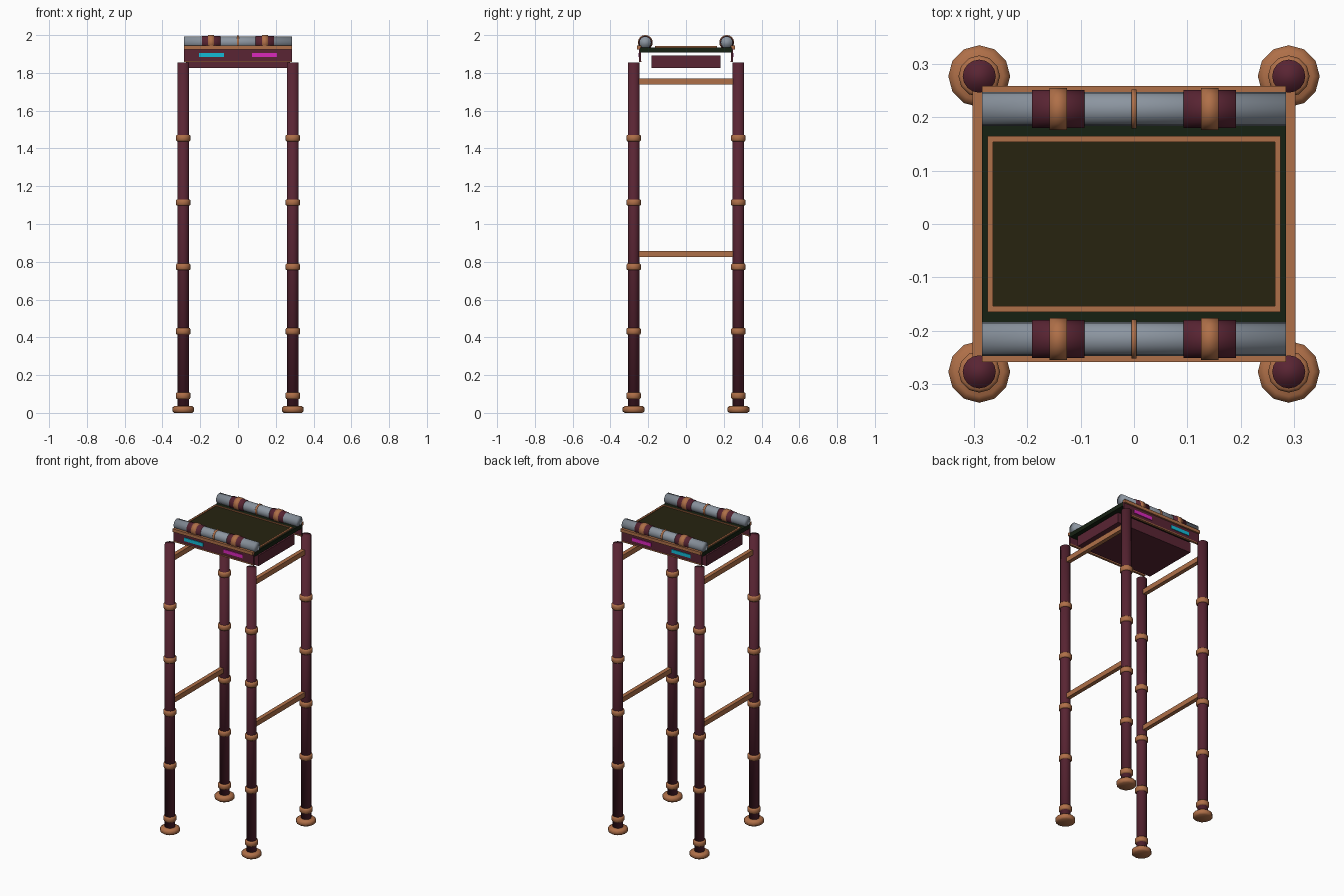
import bpy, bmesh, math
from mathutils import Matrix

cube = bpy.data.objects.get("Cube")
if cube:
    bpy.data.objects.remove(cube, do_unlink=True)


def material(name, r, g, b):
    m = bpy.data.materials.new(name)
    m.use_nodes = True
    m.diffuse_color = (r, g, b, 1)
    m.node_tree.nodes["Principled BSDF"].inputs["Base Color"].default_value = (r, g, b, 1)
    return m


maroon = material("maroon", 0.10, 0.018, 0.033)
copper = material("copper", 0.43, 0.16, 0.065)
steel = material("steel", 0.26, 0.30, 0.35)
olive = material("dark olive", 0.02, 0.017, 0.005)
green = material("dark green", 0.008, 0.015, 0.006)
cyan = material("cyan", 0.007, 0.50, 0.68)
magenta = material("magenta", 0.70, 0.021, 0.50)


def finish(name, bm, mat, smooth=False):
    bmesh.ops.recalc_face_normals(bm, faces=bm.faces)
    for f in bm.faces:
        f.smooth = smooth
    mesh = bpy.data.meshes.new(name)
    bm.to_mesh(mesh)
    bm.free()
    mesh.materials.append(mat)
    ob = bpy.data.objects.new(name, mesh)
    bpy.context.collection.objects.link(ob)
    return ob


def box(name, mat, x, y, z):
    """Box from (min, max) spans."""
    bm = bmesh.new()
    bmesh.ops.create_cube(bm, size=1)
    for v in bm.verts:
        for i, (lo, hi) in enumerate((x, y, z)):
            v.co[i] = lo if v.co[i] < 0 else hi
    return finish(name, bm, mat)


def lathe(name, mat, profile, at, sides=12, along_x=False):
    """Closed turned solid from (radius, height) points."""
    bm = bmesh.new()
    rings = []
    for r, h in profile:
        angles = [2 * math.pi * k / sides for k in range(sides)]
        rings.append([bm.verts.new((r * math.cos(a), r * math.sin(a), h)) for a in angles])
    for a, b in zip(rings, rings[1:]):
        for k in range(sides):
            n = (k + 1) % sides
            bm.faces.new((a[k], a[n], b[n], b[k]))
    bm.faces.new(rings[0])
    bm.faces.new(rings[-1])
    turn = Matrix.Rotation(math.pi / 2, 4, "Y") if along_x else Matrix()
    bm.transform(Matrix.Translation(at) @ turn)
    return finish(name, bm, mat, True)


def rod(name, mat, r, half, at, sides=16):
    return lathe(name, mat, [(r, -half), (r, half)], at, sides, True)


def span(center, half):
    return (center - half, center + half)


# Legs with feet and evenly spaced bands
FOOT = [(0.047, 0), (0.058, 0.008), (0.058, 0.028), (0.046, 0.037)]
BAND = [(0.034, -0.017), (0.039, -0.011), (0.039, 0.011), (0.034, 0.017)]
for sx, side in ((-1, "right"), (1, "left")):
    for sy, end in ((-1, "front"), (1, "back")):
        x, y = sx * 0.29, sy * 0.277
        tag = f"{end}_{side}"
        lathe(f"{tag}_leg", maroon, [(0.031, 0.01), (0.031, 1.855)], (x, y, 0), 16)
        lathe(f"{tag}_foot", copper, FOOT, (x, y, 0))
        for i in range(5):
            lathe(f"{tag}_band_{i + 1}", copper, BAND, (x, y, 0.091 + 0.341 * i))
    # Side stretchers
    for z, level in ((0.84, "lower"), (1.755, "upper")):
        box(f"{level}_{side}_stretcher", copper, span(sx * 0.29, 0.013), (-0.25, 0.25), span(z, 0.016))

# Under-box, table top and screen panel
box("under_box", maroon, (-0.275, 0.275), (-0.183, 0.183), (1.825, 1.892))
box("table_top", green, (-0.285, 0.285), (-0.243, 0.243), (1.908, 1.935))
box("screen_panel", olive, (-0.27, 0.27), (-0.16, 0.16), (1.934, 1.938))

# Trim frame around the panel
for s, where in ((-1, "low"), (1, "high")):
    box(f"frame_long_{where}", copper, (-0.275, 0.275), span(s * 0.159, 0.0055), (1.934, 1.942))
    box(f"frame_short_{where}", copper, span(s * 0.2695, 0.0055), (-0.16, 0.16), (1.934, 1.942))

# Front and back aprons, trims, light strips and tubes
for s, end in ((-1, "front"), (1, "back")):
    box(f"{end}_apron", maroon, (-0.285, 0.285), span(s * 0.243, 0.005), (1.86, 1.93))
    box(f"{end}_top_trim", copper, (-0.285, 0.285), span(s * 0.249, 0.0095), (1.924, 1.944))
    box(f"{end}_bottom_trim", copper, (-0.285, 0.285), span(s * 0.243, 0.007), (1.857, 1.864))
    for x, mat in ((-0.14, cyan), (0.14, magenta)):
        box(f"{end}_{mat.name}_strip", mat, span(x, 0.067), span(s * 0.249, 0.003), (1.883, 1.905))
    y, z = s * 0.2155, 1.961
    rod(f"{end}_tube", steel, 0.032, 0.285, (0, y, z))
    rod(f"{end}_tube_ring", copper, 0.0365, 0.005, (0, y, z))
    for x, side in ((-0.142, "right"), (0.142, "left")):
        rod(f"{end}_{side}_sleeve", maroon, 0.0355, 0.049, (x, y, z))
        rod(f"{end}_{side}_clamp", copper, 0.0395, 0.016, (x, y, z))
